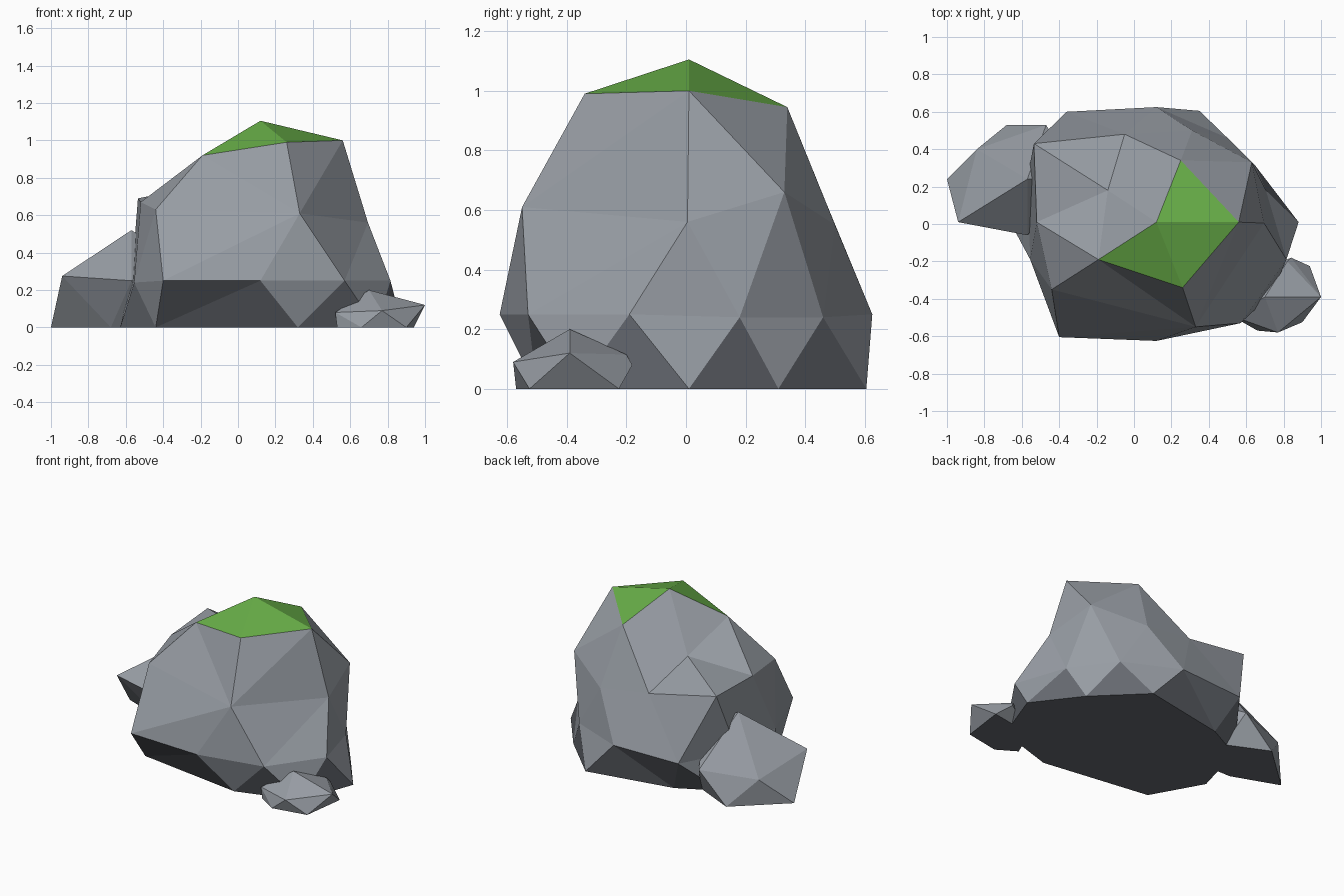
import bpy, bmesh
from mathutils import Vector

if "Cube" in bpy.data.objects:
    bpy.data.objects.remove(bpy.data.objects["Cube"])


def material(name, rgb):
    m = bpy.data.materials.new(name)
    m.diffuse_color = (*rgb, 1.0)
    m.use_nodes = True
    m.node_tree.nodes["Principled BSDF"].inputs["Base Color"].default_value = m.diffuse_color
    return m


STONE = material("stone grey", (0.31, 0.335, 0.37))
DARK = material("dark stone grey", (0.13, 0.14, 0.16))
MOSS = material("moss green", (0.14, 0.43, 0.065))


def rock(name, points, rule, centre=None):
    """Faceted boulder skinned over corner points, coloured by a face rule.
    With a centre, corners are skinned on a sphere and moved back, so dents survive."""
    bm = bmesh.new()
    home = {}
    for p in points:
        p = Vector(p)
        v = bm.verts.new(p if centre is None else (p - Vector(centre)).normalized())
        home[v] = p
    bmesh.ops.convex_hull(bm, input=bm.verts[:])
    loose = [v for v in bm.verts if not v.link_faces]
    for v in bm.verts:
        if v in home:
            v.co = home[v]
    bmesh.ops.delete(bm, geom=loose, context='VERTS')
    bmesh.ops.recalc_face_normals(bm, faces=bm.faces[:])
    bm.normal_update()
    for f in bm.faces:
        f.smooth = False
        f.material_index = rule(f)
    me = bpy.data.meshes.new(name)
    bm.to_mesh(me)
    bm.free()
    for m in (STONE, DARK, MOSS):
        me.materials.append(m)
    ob = bpy.data.objects.new(name, me)
    bpy.context.collection.objects.link(ob)
    return ob


def main_rule(f):
    c = f.calc_center_median()
    if c.z > 0.98:                                   # mossy cap
        return 2
    on_ground = sum(v.co.z < 0.01 for v in f.verts)
    low = max(v.co.z for v in f.verts) < 0.3
    undercut = -0.4 < c.x < 0.15 and f.normal.z < -0.05
    return 1 if low and (on_ground >= 2 or undercut) else 0


def underside_rule(f):
    return 1 if f.normal.z < -0.9 else 0


# main boulder: rings of corners from the cap down to the ground
cap = [(0.12, 0.01, 1.105), (-0.19, -0.19, 0.92), (0.26, -0.34, 0.99),
       (0.56, 0.01, 1.0), (0.25, 0.34, 0.945)]
shoulder = [(-0.14, 0.18, 0.77), (-0.05, 0.48, 0.60), (-0.535, 0.43, 0.69),
            (-0.52, 0.01, 0.67), (-0.44, -0.35, 0.63), (0.33, -0.55, 0.61),
            (0.695, 0.005, 0.56), (0.63, 0.33, 0.66), (0.31, 0.50, 0.55)]
skirt = [(-0.40, -0.605, 0.25), (0.12, -0.625, 0.25), (0.57, -0.53, 0.25),
         (0.815, -0.19, 0.25), (0.705, 0.18, 0.24), (0.50, 0.46, 0.24),
         (0.12, 0.625, 0.25), (-0.36, 0.60, 0.24), (-0.57, 0.25, 0.25),
         (-0.555, -0.19, 0.24)]
foot = [(-0.44, -0.39, 0), (0.32, -0.50, 0), (0.74, -0.37, 0),
        (0.88, 0.01, 0), (0.65, 0.31, 0), (0.35, 0.605, 0),
        (-0.25, 0.49, 0), (-0.52, 0.35, 0), (-0.63, -0.05, 0)]
rock("main_boulder", cap + shoulder + skirt + foot, main_rule, (0.1, 0, 0.4))

# medium stone leaning on the left side
rock("left_stone", [
    (-0.57, 0.24, 0.52), (-0.94, 0.01, 0.275), (-0.57, -0.06, 0.25),
    (-0.84, 0.40, 0.18), (-0.47, 0.53, 0.20), (-0.30, 0.25, 0.35),
    (-1.0, 0.24, 0), (-0.68, 0.53, 0), (-0.68, 0.12, 0),
    (-0.40, 0.40, 0), (-0.40, 0.12, 0)], underside_rule)

# small stone at the front right
rock("right_stone", [
    (0.70, -0.39, 0.20), (1.0, -0.39, 0.12), (0.77, -0.58, 0.09),
    (0.82, -0.20, 0.115), (0.84, -0.18, 0.08), (0.52, -0.49, 0.08),
    (0.94, -0.225, 0), (0.90, -0.525, 0), (0.66, -0.57, 0),
    (0.53, -0.49, 0), (0.62, -0.28, 0)], underside_rule)
